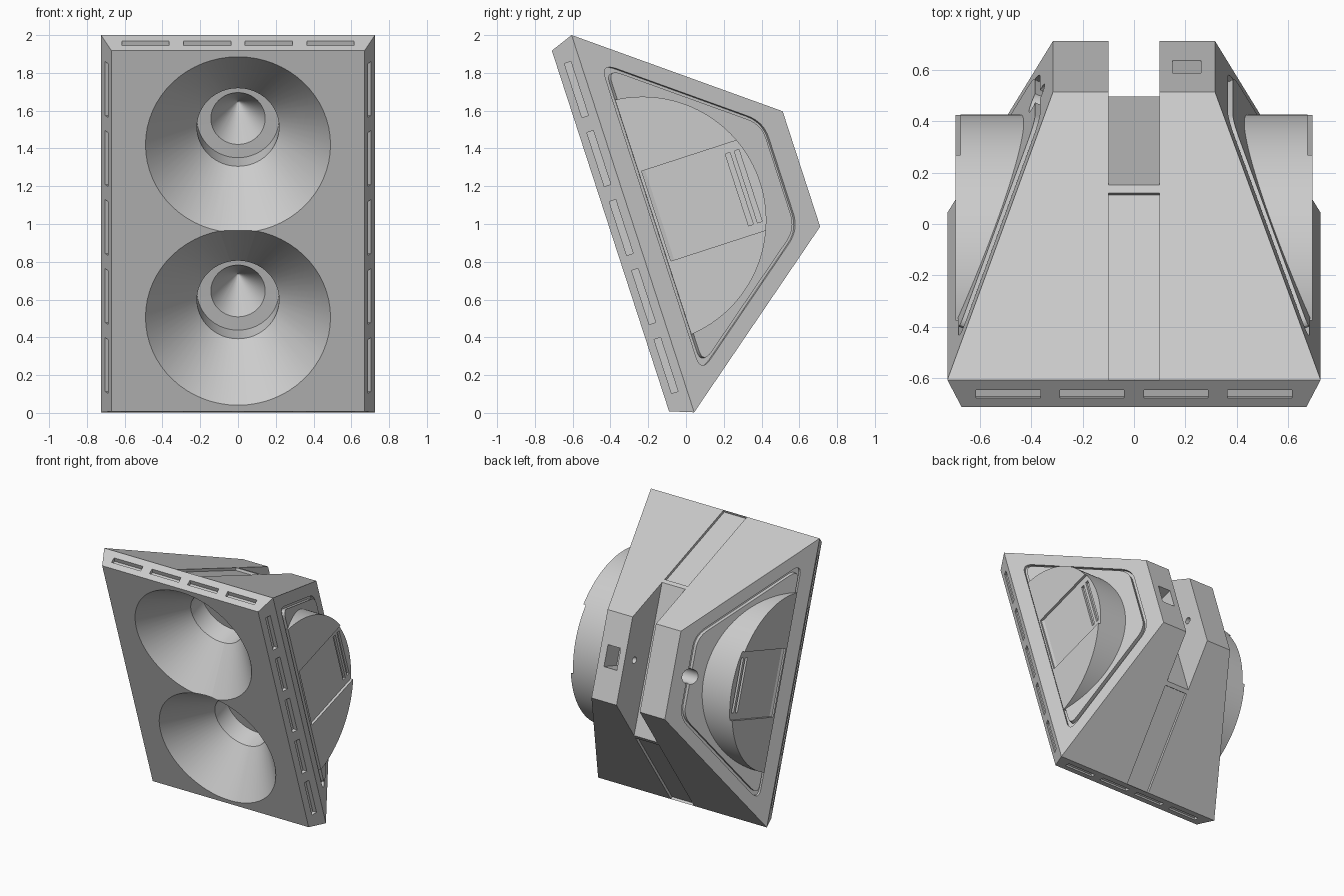
import bpy, bmesh, math
from mathutils import Vector, Matrix

if "Cube" in bpy.data.objects:
    bpy.data.objects.remove(bpy.data.objects["Cube"], do_unlink=True)

grey = bpy.data.materials.new("plain grey")
grey.use_nodes = True
grey.diffuse_color = (0.6, 0.6, 0.6, 1)
grey.node_tree.nodes["Principled BSDF"].inputs["Base Color"].default_value = (0.6, 0.6, 0.6, 1)

# The housing is modelled upright (x, depth, height), then leaned back
LEAN = Matrix.Translation((0, -0.40, 0.963)) @ Matrix.Rotation(math.radians(18), 4, 'X')
RIM, BACK = 0.125, 1.063
parts = []


def loft(name, loops):
    """Closed solid through loops of equal point count."""
    bm = bmesh.new()
    rings = [[bm.verts.new(p) for p in loop] for loop in loops]
    n = len(rings[0])
    for a, b in zip(rings, rings[1:]):
        for i in range(n):
            bm.faces.new((a[i], a[(i + 1) % n], b[(i + 1) % n], b[i]))
    bm.faces.new(rings[0])
    bm.faces.new(rings[-1])
    bmesh.ops.recalc_face_normals(bm, faces=bm.faces)
    mesh = bpy.data.meshes.new(name)
    bm.to_mesh(mesh)
    bm.free()
    mesh.materials.append(grey)
    ob = bpy.data.objects.new(name, mesh)
    bpy.context.collection.objects.link(ob)
    return ob


def rect(hx, d, hz):
    return [(-hx, d, -hz), (hx, d, -hz), (hx, d, hz), (-hx, d, hz)]


def extrude_x(name, profile, x0, x1):
    return loft(name, [[(x, d, v) for d, v in profile] for x in (x0, x1)])


def box(name, x0, x1, d0, d1, v0, v1):
    return extrude_x(name, [(d0, v0), (d1, v0), (d1, v1), (d0, v1)], x0, x1)


def circle(r, d=0.0, v=0.0, n=64):
    return [(d + r * math.cos(2 * math.pi * i / n), v + r * math.sin(2 * math.pi * i / n))
            for i in range(n)]


def cut(target, cutter):
    mod = target.modifiers.new("cut", 'BOOLEAN')
    mod.operation, mod.solver, mod.object = 'DIFFERENCE', 'EXACT', cutter
    graph = bpy.context.evaluated_depsgraph_get()
    mesh = bpy.data.meshes.new_from_object(target.evaluated_get(graph))
    target.modifiers.remove(mod)
    target.data = mesh
    bpy.data.objects.remove(cutter, do_unlink=True)


def panel_outline(inset, r=0.09):
    """Rounded trapezoid of the side panel as (depth, height) points."""
    d0, d1 = 0.225 + inset, 0.95 - inset
    v = lambda d: 0.863 - 0.777 * (d - 0.225) - 1.266 * inset
    corners = [Vector(p) for p in ((d0, -v(d0)), (d1, -v(d1)), (d1, v(d1)), (d0, v(d0)))]
    pts = []
    for i, c in enumerate(corners):
        a = c + (corners[i - 1] - c).normalized() * r
        b = c + (corners[(i + 1) % 4] - c).normalized() * r
        for k in range(9):
            t = k / 8
            pts.append(a * (1 - t) ** 2 + c * 2 * t * (1 - t) + b * t * t)
    return pts


def on_side(points, s, h):
    """Lay (depth, height) points on the sloping side, raised by h."""
    return [(s * (0.725 - 0.437 * (d - RIM) + 0.916 * h), d + 0.4 * h, v) for d, v in points]


# Tapered housing with flared rim
body = loft("housing", [rect(0.67, 0, 1.004), rect(0.725, RIM, 1.05), rect(0.315, BACK, 0.321)])
parts.append(body)

# Horns: wide cone, straight throat, small inner cone
HORN = [(0.508, -0.02), (0.2175, 0.30), (0.2175, 0.448), (0.144, 0.45), (0.002, 0.745)]
for v in (0.48, -0.48):
    cut(body, loft("horn_cutter", [[(x, d, v + z) for x, z in circle(r)] for r, d in HORN]))

# Rear notch and the shallow channels running to it
cut(body, box("notch_cutter", -0.1, 0.1, 0.76, 1.2, -1, 1))
out = Vector((0.614, 0.79))
start, end = Vector((RIM, 1.05)), Vector((0.734, 0.577))
for s in (1, -1):
    prof = [start - out * 0.02, end - out * 0.02, end + out * 0.05, start + out * 0.05]
    cut(body, extrude_x("channel_cutter", [(d, s * v) for d, v in prof], -0.1, 0.1))

# Slots round the rim
for s in (1, -1):
    for i in range(4):
        x = (i - 1.5) * 0.326
        cut(body, box("slot_cutter", x - 0.125, x + 0.125, 0.042, 0.078, s * 1.0, s * 1.2))
    for i in range(5):
        v = (i - 2) * 0.384
        cut(body, box("slot_cutter", s * 0.672, s * 0.8, 0.042, 0.078, v - 0.15, v + 0.15))

# Side panels set in a groove, each with a half-buried drum
for s, side in ((1, "left"), (-1, "right")):
    outer, inner = panel_outline(0), panel_outline(0.02, 0.08)
    cut(body, loft("groove_cutter", [on_side(outer, s, -0.02), on_side(outer, s, 0.05)]))
    panel = loft(side + "_side_panel", [on_side(inner, s, -0.03), on_side(inner, s, 0.012)])
    parts.append(panel)

    sweep = math.acos(0.06 / 0.656)
    arc = [(0.178 + 0.656 * math.cos(a), 0.656 * math.sin(a))
           for a in (sweep * (i / 32 - 1) for i in range(65))]
    drum = extrude_x(side + "_drum", arc, s * 0.38, s * 0.693)
    cut(drum, box("recess_cutter", s * 0.673, s * 0.8, 0.255, 0.95, -0.25, 0.25))
    for d in (0.717, 0.767):
        cut(drum, box("vent_cutter", s * 0.655, s * 0.8, d - 0.013, d + 0.013, -0.2, 0.2))
    parts.append(drum)

    # Round socket on one side only
    if s < 0:
        for target in (body, panel):
            cut(target, extrude_x("socket_cutter", circle(0.055, 0.935), -0.6, -0.25))

# Pin bore across the notch and the square pocket it reaches
cut(body, box("pocket_cutter", 0.15, 0.26, 0.9, 1.2, -0.08, 0.08))
cut(body, extrude_x("bore_cutter", circle(0.025, 0.935, 0, 32), -0.2, 0.2))

# Smooth the round surfaces and lean the whole model back
bpy.ops.object.select_all(action='DESELECT')
for ob in parts:
    ob.data.transform(LEAN)
    ob.select_set(True)
bpy.context.view_layer.objects.active = body
bpy.ops.object.shade_smooth_by_angle(angle=math.radians(25))
